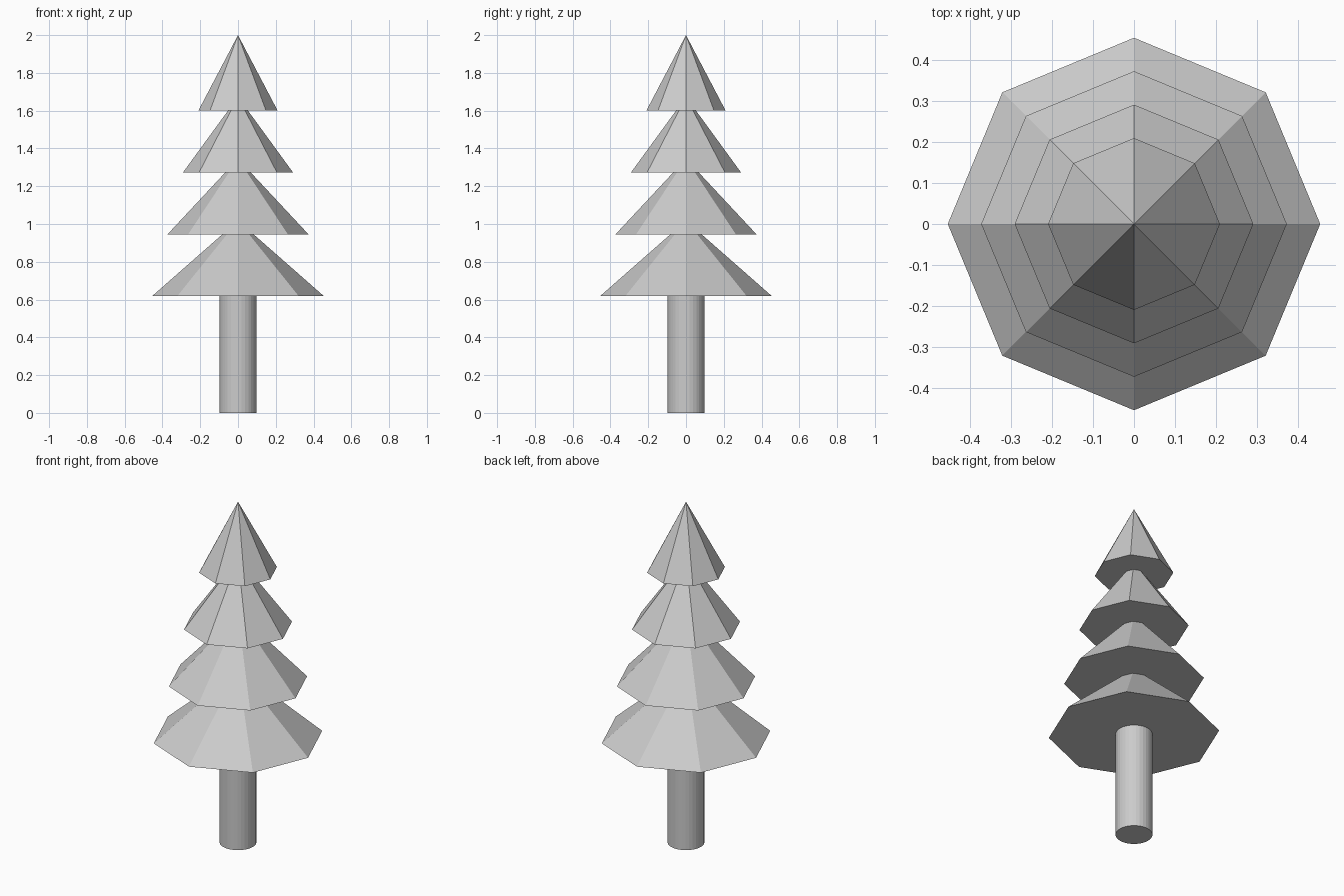
import bpy

# Remove the default cube
cube = bpy.data.objects.get("Cube")
if cube:
    bpy.data.objects.remove(cube, do_unlink=True)

# Single plain grey
grey = bpy.data.materials.new("light_grey")
grey.use_nodes = True
colour = (0.6, 0.6, 0.6, 1)
grey.diffuse_color = colour
grey.node_tree.nodes["Principled BSDF"].inputs["Base Color"].default_value = colour


def add_part(name, sides, radius, top_radius, bottom, height):
    """Add a flat-shaded closed cone or cylinder standing on the given height."""
    bpy.ops.mesh.primitive_cone_add(vertices=sides, radius1=radius, radius2=top_radius,
                                    depth=height, location=(0, 0, bottom + height / 2))
    part = bpy.context.object
    part.name = name
    part.data.materials.append(grey)
    return part


# Round trunk
add_part("trunk", 32, 0.098, 0.098, 0, 0.62)

# Four eight-sided foliage tiers, shrinking evenly upwards
TIER_HEIGHT = 0.4
for i, tier in enumerate(("bottom", "lower", "upper", "top")):
    add_part(tier + "_foliage", 8, 0.455 - 0.0817 * i, 0, 0.618 + 0.3273 * i, TIER_HEIGHT)
